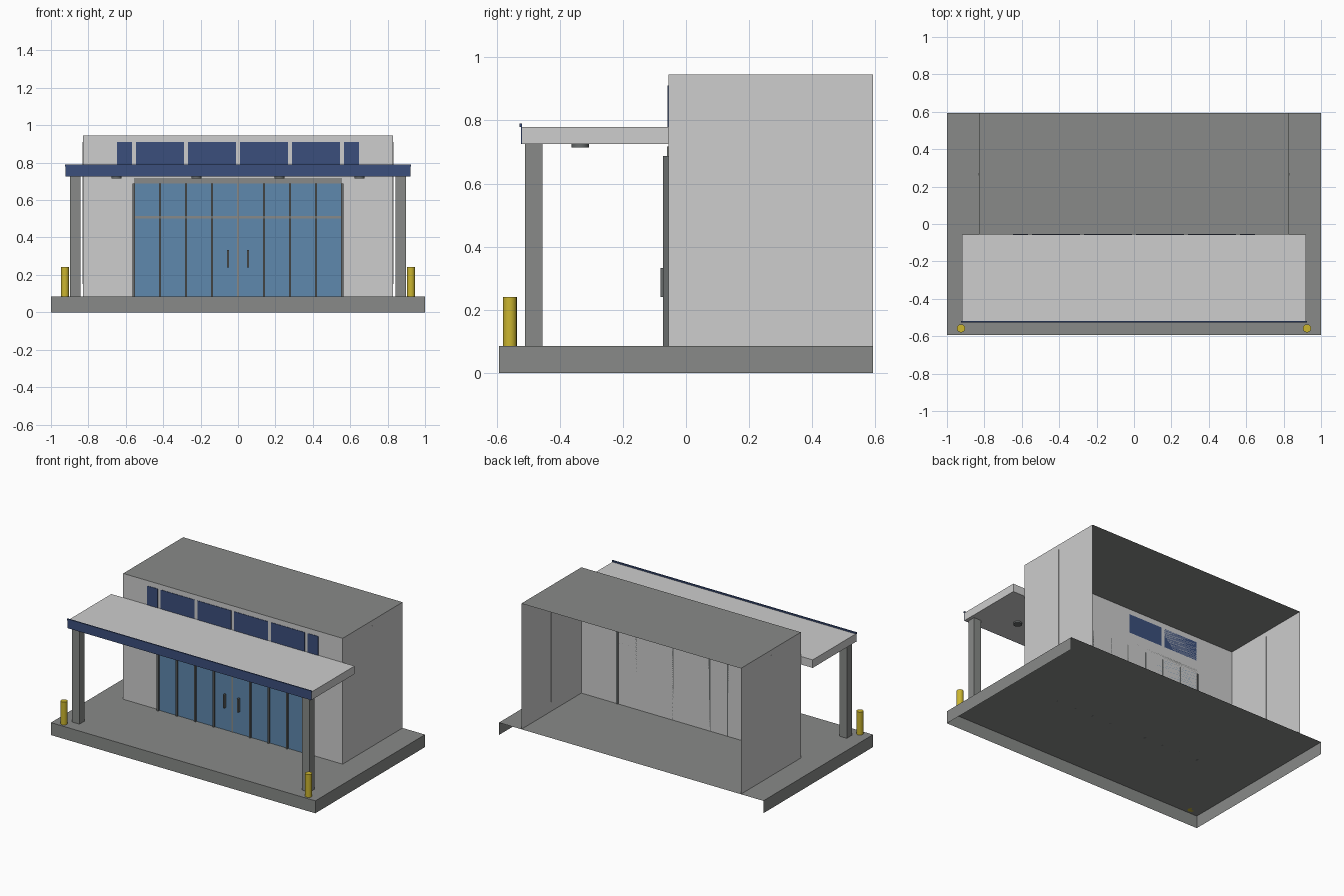
import bpy
import bmesh
from mathutils import Vector

if "Cube" in bpy.data.objects:
    bpy.data.objects.remove(bpy.data.objects["Cube"], do_unlink=True)


def material(name, hex_code):
    srgb = [int(hex_code[i:i + 2], 16) / 255 for i in (0, 2, 4)]
    colour = [((c + 0.055) / 1.055) ** 2.4 for c in srgb] + [1]
    mat = bpy.data.materials.new(name)
    mat.use_nodes = True
    mat.diffuse_color = colour
    bsdf = next(n for n in mat.node_tree.nodes if n.type == "BSDF_PRINCIPLED")
    bsdf.inputs["Base Color"].default_value = colour
    return mat


WALL = material("pale wall", "CDCDCD")
GREY = material("concrete grey", "888A88")
METAL = material("dark metal", "686C6C")
GLASS = material("door glass blue", "5F88AE")
NAVY = material("navy blue", "3B4F7C")
YELLOW = material("safety yellow", "CBB52F")

BACK, DOWN, UP = Vector((0, 1, 0)), Vector((0, 0, -1)), Vector((0, 0, 1))


def finish(name, bm, mats):
    mesh = bpy.data.meshes.new(name)
    bm.to_mesh(mesh)
    bm.free()
    for mat in mats:
        mesh.materials.append(mat)
    obj = bpy.data.objects.new(name, mesh)
    bpy.context.collection.objects.link(obj)
    return obj


def box(name, x, y, z, mat, open_sides=(), top_mat=None):
    """Box from (low, high) ranges, with some sides left open."""
    bm = bmesh.new()
    bmesh.ops.create_cube(bm, size=1)
    for v in bm.verts:
        v.co = [r[0] if c < 0 else r[1] for c, r in zip(v.co, (x, y, z))]
    bm.normal_update()
    if top_mat:
        for f in bm.faces:
            f.material_index = int(f.normal.dot(UP) > 0.5)
    gone = [f for f in bm.faces if any(f.normal.dot(d) > 0.5 for d in open_sides)]
    bmesh.ops.delete(bm, geom=gone, context="FACES")
    return finish(name, bm, [mat, top_mat] if top_mat else [mat])


def cylinder(name, x, y, z, radius, mat, sides=16):
    bm = bmesh.new()
    bmesh.ops.create_cone(bm, cap_ends=True, segments=sides, radius1=radius,
                          radius2=radius, depth=z[1] - z[0])
    bmesh.ops.translate(bm, verts=bm.verts, vec=(x, y, (z[0] + z[1]) / 2))
    for f in bm.faces:
        f.smooth = len(f.verts) == 4
    for e in bm.edges:
        e.smooth = all(f.smooth for f in e.link_faces)
    return finish(name, bm, [mat])


def around(c, half):
    return (c - half, c + half)


BASE, WALL_Y, END_Y = 0.085, -0.055, 0.593

# Base and building shell, both open underneath and behind
box("base_slab", (-1, 1), (-END_Y, END_Y), (0, BASE), GREY, (BACK, DOWN))
box("building_shell", (-0.83, 0.83), (WALL_Y, END_Y), (BASE, 0.945), WALL,
    (BACK, DOWN), GREY)

# Canopy with painted front and raised lip
box("canopy", (-0.92, 0.92), (-0.52, WALL_Y), (0.725, 0.78), WALL)
box("canopy_fascia", (-0.922, 0.922), (-0.523, -0.52), (0.725, 0.785), NAVY)
box("canopy_lip", (-0.924, 0.924), (-0.527, -0.519), (0.78, 0.79), NAVY)
for i, x in enumerate((-0.65, -0.222, 0.222, 0.65)):
    cylinder(f"canopy_light_{i + 1}", x, -0.335, (0.715, 0.725), 0.027, METAL)

# Parts mirrored left and right
for side, s in (("left", 1), ("right", -1)):
    box(f"{side}_column", around(s * 0.87, 0.028), (-0.51, -0.455), (BASE, 0.725), GREY)
    cylinder(f"{side}_bollard", s * 0.925, -0.558, (BASE, 0.241), 0.022, YELLOW)
    box(f"{side}_wall_strip", around(s * 0.83, 0.002), (0.26, 0.273), (0.15, 0.91), WALL)
    box(f"{side}_door_post", around(s * 0.558, 0.007), (-0.073, -0.052), (BASE, 0.688), METAL)
    box(f"{side}_door_handle", around(s * 0.053, 0.005), (-0.08, -0.062), (0.24, 0.333), METAL)

# Glazed entrance
box("door_glass", (-0.555, 0.555), (-0.06, WALL_Y), (BASE, 0.688), GLASS)
box("door_header", (-0.555, 0.555), (-0.06, WALL_Y), (0.688, 0.717), GREY)
box("door_transom", (-0.555, 0.555), (-0.064, WALL_Y), (0.502, 0.516), GREY)
box("door_centre_bar", around(0, 0.006), (-0.064, WALL_Y), (BASE, 0.688), GREY)
for i in (-3, -2, -1, 1, 2, 3):
    box(f"door_mullion_{i + 4}", around(i * 0.139, 0.006), (-0.071, WALL_Y),
        (BASE, 0.688), METAL)

# High window band: four wide panes and a narrow one at each end
panes = [(c, 0.128) for c in (-0.417, -0.139, 0.139, 0.417)]
panes += [(-0.607, 0.04), (0.607, 0.04)]
for i, (x, half) in enumerate(panes):
    box(f"upper_window_{i + 1}", around(x, half), (WALL_Y - 0.003, WALL_Y),
        (0.78, 0.91), NAVY)
